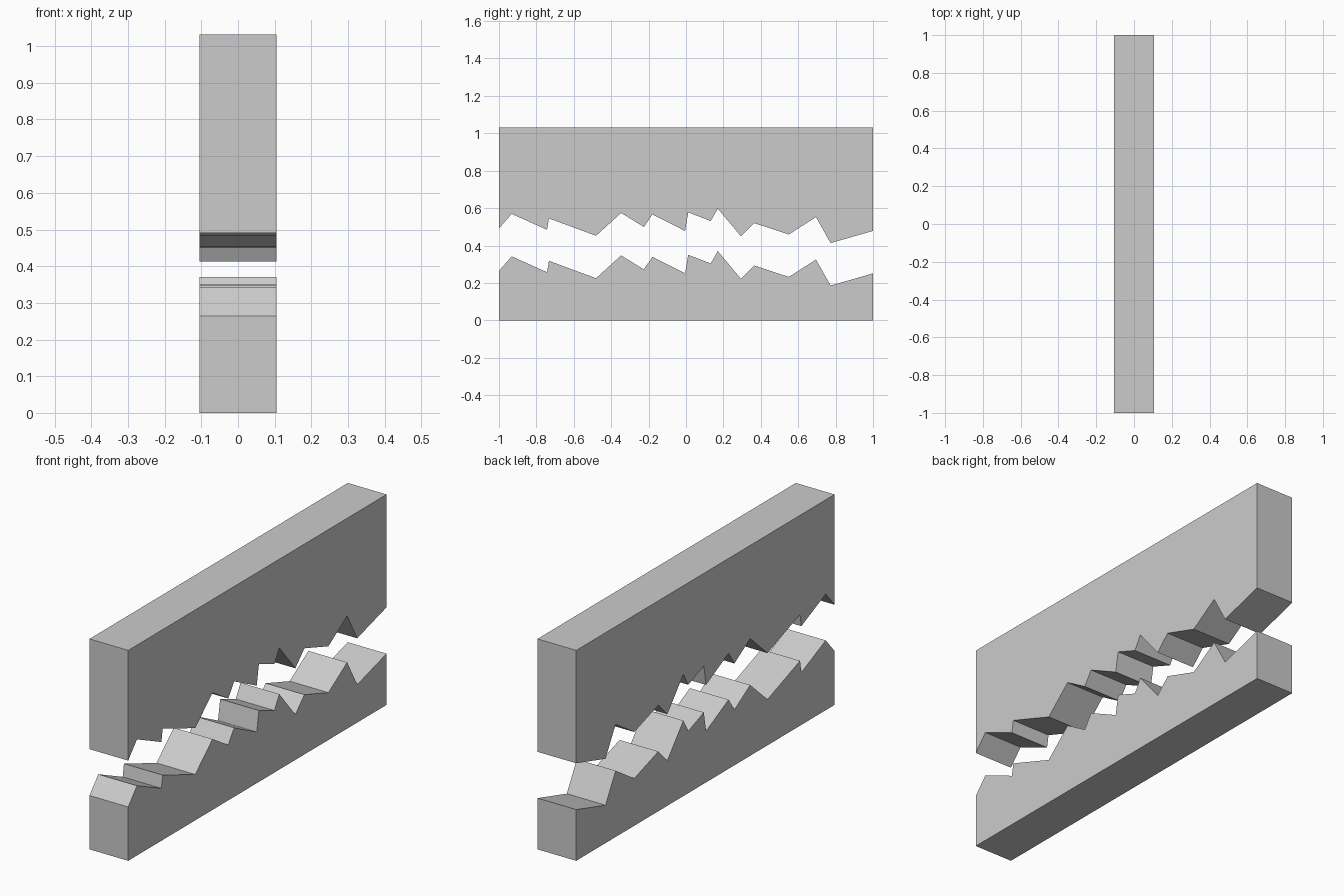
import bpy, bmesh

if "Cube" in bpy.data.objects:
    bpy.data.objects.remove(bpy.data.objects["Cube"])

HALF_WIDTH = 0.105
GAP = 0.227
TOP = 1.031

# Jagged fracture line (y, z) shared by both halves
crack = [(-1, 0.264), (-0.932, 0.342), (-0.743, 0.257), (-0.733, 0.318),
         (-0.481, 0.225), (-0.347, 0.347), (-0.225, 0.272), (-0.18, 0.339),
         (-0.005, 0.251), (0.012, 0.35), (0.132, 0.304), (0.17, 0.37),
         (0.294, 0.222), (0.364, 0.293), (0.55, 0.232), (0.695, 0.325),
         (0.773, 0.186), (1, 0.251)]


def slab(name, profile):
    """Extrude a closed y-z profile across the wall thickness."""
    bm = bmesh.new()
    face = bm.faces.new([bm.verts.new((-HALF_WIDTH, y, z)) for y, z in profile])
    ext = bmesh.ops.extrude_face_region(bm, geom=[face], use_keep_orig=True)
    moved = [v for v in ext["geom"] if isinstance(v, bmesh.types.BMVert)]
    bmesh.ops.translate(bm, verts=moved, vec=(2 * HALF_WIDTH, 0, 0))
    bmesh.ops.recalc_face_normals(bm, faces=bm.faces)
    mesh = bpy.data.meshes.new(name)
    bm.to_mesh(mesh)
    bm.free()
    obj = bpy.data.objects.new(name, mesh)
    bpy.context.collection.objects.link(obj)
    return obj


# Lower broken half, standing on the ground
slab("lower_half", [(1, 0), (-1, 0)] + crack)

# Upper broken half, lifted by the gap
slab("upper_half", [(1, TOP), (-1, TOP)] + [(y, z + GAP) for y, z in crack])
